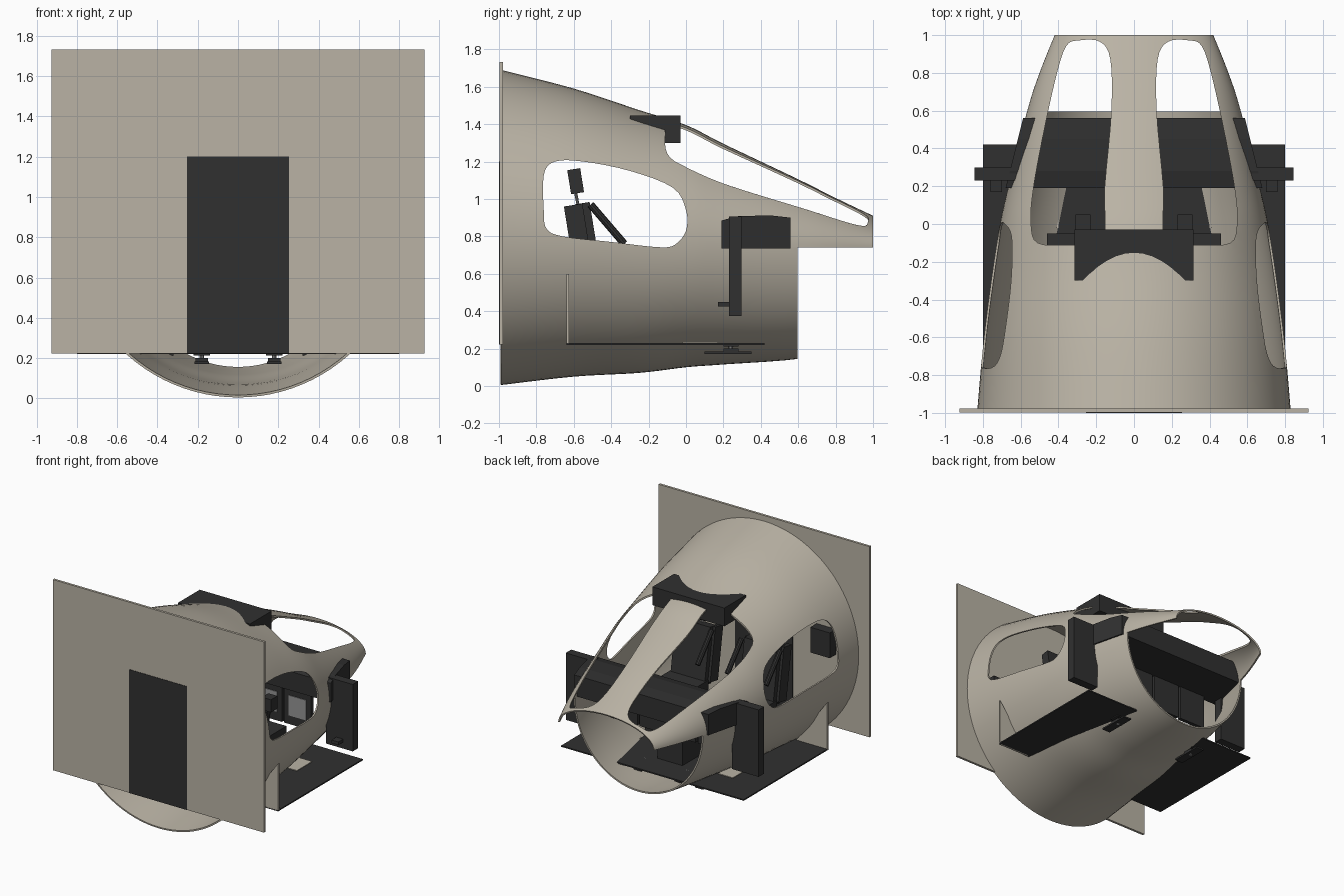
import bpy, bmesh, math
from mathutils import Vector

cube = bpy.data.objects.get("Cube")
if cube:
    bpy.data.objects.remove(cube, do_unlink=True)


def material(name, rgb):
    m = bpy.data.materials.new(name)
    m.use_nodes = True
    m.diffuse_color = (*rgb, 1)
    m.node_tree.nodes["Principled BSDF"].inputs["Base Color"].default_value = (*rgb, 1)
    return m


CREAM = material("cream panel", (0.49, 0.45, 0.375))
DARK = material("dark charcoal", (0.03, 0.03, 0.03))
GREY = material("metal grey", (0.3, 0.3, 0.3))


def finish(bm, name, mat):
    bmesh.ops.recalc_face_normals(bm, faces=bm.faces)
    me = bpy.data.meshes.new(name)
    bm.to_mesh(me)
    bm.free()
    ob = bpy.data.objects.new(name, me)
    bpy.context.collection.objects.link(ob)
    if mat:
        me.materials.append(mat)
    return ob


def box(name, x, y, z, mat=DARK, tilt=0):
    """Box from min/max pairs, optionally tilted about its own x axis."""
    bm = bmesh.new()
    bmesh.ops.create_cube(bm, size=1)
    for v in bm.verts:
        v.co = Vector((v.co.x * (x[1] - x[0]), v.co.y * (y[1] - y[0]), v.co.z * (z[1] - z[0])))
    ob = finish(bm, name, mat)
    ob.location = (sum(x) / 2, sum(y) / 2, sum(z) / 2)
    ob.rotation_euler.x = tilt
    return ob


def prism(name, pts, axis, lo, hi, mat=None):
    """Extrude a 2D outline along one axis; the points use the other two."""
    bm = bmesh.new()

    def place(p, d):
        c = list(p)
        c.insert(axis, d)
        return bm.verts.new(c)
    a = [place(p, lo) for p in pts]
    b = [place(p, hi) for p in pts]
    bm.faces.new(a)
    bm.faces.new(b[::-1])
    for i in range(len(pts)):
        j = (i + 1) % len(pts)
        bm.faces.new((a[i], a[j], b[j], b[i]))
    return finish(bm, name, mat)


def rod(name, p, q, r, mat=GREY):
    p, q = Vector(p), Vector(q)
    bm = bmesh.new()
    bmesh.ops.create_cone(bm, cap_ends=True, segments=10, radius1=r, radius2=r, depth=(q - p).length)
    ob = finish(bm, name, mat)
    ob.location = (p + q) / 2
    ob.rotation_euler = (q - p).to_track_quat("Z", "Y").to_euler()
    return ob


def spline(pts, steps, closed=False):
    """Catmull-Rom curve through points of any dimension."""
    out, n = [], len(pts)
    pick = (lambda k: pts[k % n]) if closed else (lambda k: pts[max(0, min(n - 1, k))])
    for i in range(n if closed else n - 1):
        a, b, c, d = (pick(i + k) for k in (-1, 0, 1, 2))
        for s in range(steps):
            t = s / steps
            out.append([q + t * ((r - p) + t * ((2 * p - 5 * q + 4 * r - w)
                        + t * (3 * q - p - 3 * r + w))) / 2 for p, q, r, w in zip(a, b, c, d)])
    return out if closed else out + [list(pts[-1])]


# Fuselage skin: rings of y, half width, top, middle, bottom
stations = [(-0.99, .83, 1.69, .845, .005), (-.6, .795, 1.59, .82, .05), (-.25, .75, 1.475, .79, .07),
            (0, .71, 1.395, .77, .1), (.2, .665, 1.295, .76, .115), (.6, .565, 1.105, .74, .145),
            (.8, .5, 1.005, .74, .2), (1, .42, .91, .74, .25)]
SEG = 96
bm = bmesh.new()
rings = []
for y, w, top, mid, bot in spline(stations, 5):
    ring = []
    for k in range(SEG):
        a = 2 * math.pi * k / SEG
        h = top - mid if math.sin(a) > 0 else mid - bot
        ring.append(bm.verts.new((w * math.cos(a), y, mid + h * math.sin(a))))
    rings.append(ring)
for r, s in zip(rings, rings[1:]):
    for k in range(SEG):
        j = (k + 1) % SEG
        bm.faces.new((r[k], r[j], s[j], s[k]))
shell = finish(bm, "fuselage_shell", CREAM)
solid = shell.modifiers.new("thickness", "SOLIDIFY")
solid.thickness = 0.012
solid.offset = -1

# Window openings and the cut-away below the nose
side_outline = [(-.76, 1.13), (-.7, 1.2), (-.55, 1.2), (-.3, 1.15), (-.07, 1.06), (0, .94), (0, .83),
                (-.06, .755), (-.15, .742), (-.4, .77), (-.66, .8), (-.745, .84), (-.76, .93)]
screen_outline = [(.17, -.09), (.35, -.11), (.51, -.1), (.545, 0), (.535, .17), (.485, .45), (.415, .77),
                  (.36, .94), (.29, .972), (.18, .965), (.125, .87), (.12, .6), (.155, .2)]
side_curve = spline(side_outline, 4, True)
screen_curve = spline(screen_outline, 4, True)
cutters = [prism("side_window_cutter", side_curve, 0, -1.2, 1.2),
           box("nose_cutter", (-1, 1), (.595, 1.2), (-.5, .74), None)]
for s in (-1, 1):
    cutters.append(prism("windshield_cutter", [(s * x, y) for x, y in screen_curve], 2, .765, 2))
for c in cutters:
    c.hide_render = True
    mod = shell.modifiers.new("opening", "BOOLEAN")
    mod.operation = "DIFFERENCE"
    mod.solver = "EXACT"
    mod.object = c
bpy.ops.object.select_all(action="DESELECT")
bpy.context.view_layer.objects.active = shell
shell.select_set(True)
for m in list(shell.modifiers):
    bpy.ops.object.modifier_apply(modifier=m.name)
for c in cutters:
    bpy.data.objects.remove(c, do_unlink=True)
bpy.ops.object.shade_smooth_by_angle(angle=math.radians(35))

# Mounting wall with door
box("mounting_wall", (-.925, .925), (-.997, -.978), (.222, 1.732), CREAM)
box("door", (-.253, .253), (-1, -.974), (.222, 1.2))

# Floor sheet, roof box and instrument hood
box("floor", (-.8, .8), (-.64, .42), (.22, .23))
box("roof_box", (-.315, .315), (-.3, -.03), (1.3, 1.445))
hood_side = [(.19, .735), (.19, .885), (.28, .908), (.45, .912), (.56, .9), (.56, .735)]
hood = prism("instrument_hood", hood_side, 0, -1, 1, DARK)
for v in hood.data.vertices:
    v.co.x *= .68 - .25 * (v.co.y - .19)
for i in range(4):
    x = -.5 + i * .255
    box("instrument_panel", (x, x + .235), (.2, .23), (.46, .735))
    box("instrument_screen", (x + .04, x + .195), (.195, .202), (.53, .69), GREY)
box("center_console", (-.11, .11), (-.35, .2), (.23, .5))

for s in (-1, 1):
    def sx(a, b):
        return tuple(sorted((s * a, s * b)))

    # Outside posts, levers and gussets
    box("outer_post", sx(.61, .845), (.23, .298), (.375, .905))
    box("post_lever", sx(.7, .76), (.17, .235), (.425, .45))
    prism("floor_gusset", [(s * .8, .22), (s * .8, .6), (s * .52, .22)], 1, -.64, -.625, CREAM)

    # Wall cabinet and side plate
    box("wall_cabinet", sx(.46, .63), (-.978, -.9), (.8, 1.0))
    box("side_floor_plate", sx(.4, .53), (-.02, .17), (.23, .235), CREAM)

    # Seat
    c = s * .3
    box("seat_base", (c - .13, c + .13), (-.45, -.1), (.23, .48))
    box("seat_cushion", (c - .16, c + .16), (-.48, -.05), (.48, .58))
    box("seat_back", (c - .15, c + .15), (-.56, -.48), (.54, .98), DARK, .16)
    for e in (-1, 1):
        box("seat_bolster", (c + e * .15 - .02, c + e * .15 + .02), (-.62, -.52), (.55, .97), DARK, .16)
        rod("headrest_post", (c + e * .04, -.57, .93), (c + e * .04, -.595, 1.06), .008)
        rod("seat_brace", (c + e * .17, -.51, .97), (c + e * .17, -.33, .76), .02, DARK)
    box("headrest", (c - .08, c + .08), (-.625, -.555), (1.03, 1.16), DARK, .16)

    # Control stick
    rod("control_stick", (s * .27, -.08, .23), (s * .27, .01, .66), .012, DARK)
    box("stick_grip", (s * .27 - .04, s * .27 + .04), (-.03, .05), (.64, .74))

    # Pedals under the floor
    for p in (.18, .36):
        rod("pedal_hanger", (s * p, .24, .17), (s * p, .24, .23), .012)
        box("pedal_bar", (s * p - .035, s * p + .035), (.1, .35), (.172, .184))
        box("pedal_pad", (s * p - .03, s * p + .03), (.2, .28), (.184, .2))
        box("pedal_mount", (s * p - .04, s * p + .04), (.2, .28), (.212, .222))
